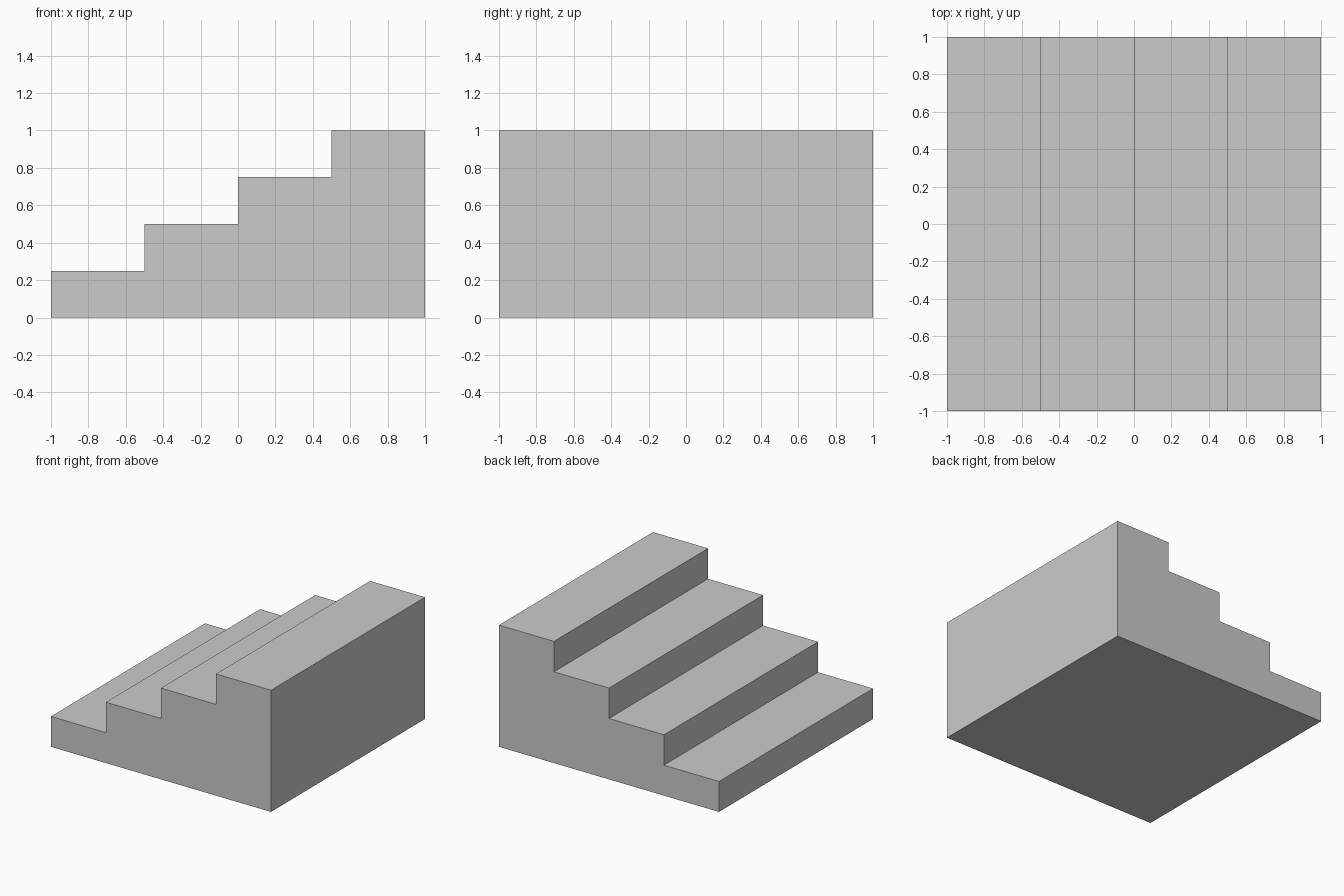
import bpy
import bmesh

if "Cube" in bpy.data.objects:
    bpy.data.objects.remove(bpy.data.objects["Cube"])

STEPS = 4
RUN, RISE = 0.5, 0.25
HALF = 1.0

# Stepped side profile in the xz plane
profile = [(HALF, 0.0), (-HALF, 0.0)]
for i in range(STEPS):
    x, z = -HALF + i * RUN, (i + 1) * RISE
    profile += [(x, z), (x + RUN, z)]
# drop the duplicate-free profile into a bmesh face and extrude it along y
bm = bmesh.new()
face = bm.faces.new([bm.verts.new((x, -HALF, z)) for x, z in profile])
extruded = bmesh.ops.extrude_face_region(bm, geom=[face])["geom"]
moved = [g for g in extruded if isinstance(g, bmesh.types.BMVert)]
bmesh.ops.translate(bm, verts=moved, vec=(0, 2 * HALF, 0))
bmesh.ops.recalc_face_normals(bm, faces=bm.faces)

# Staircase block
mesh = bpy.data.meshes.new("staircase")
bm.to_mesh(mesh)
bm.free()
stairs = bpy.data.objects.new("staircase", mesh)
bpy.context.collection.objects.link(stairs)
